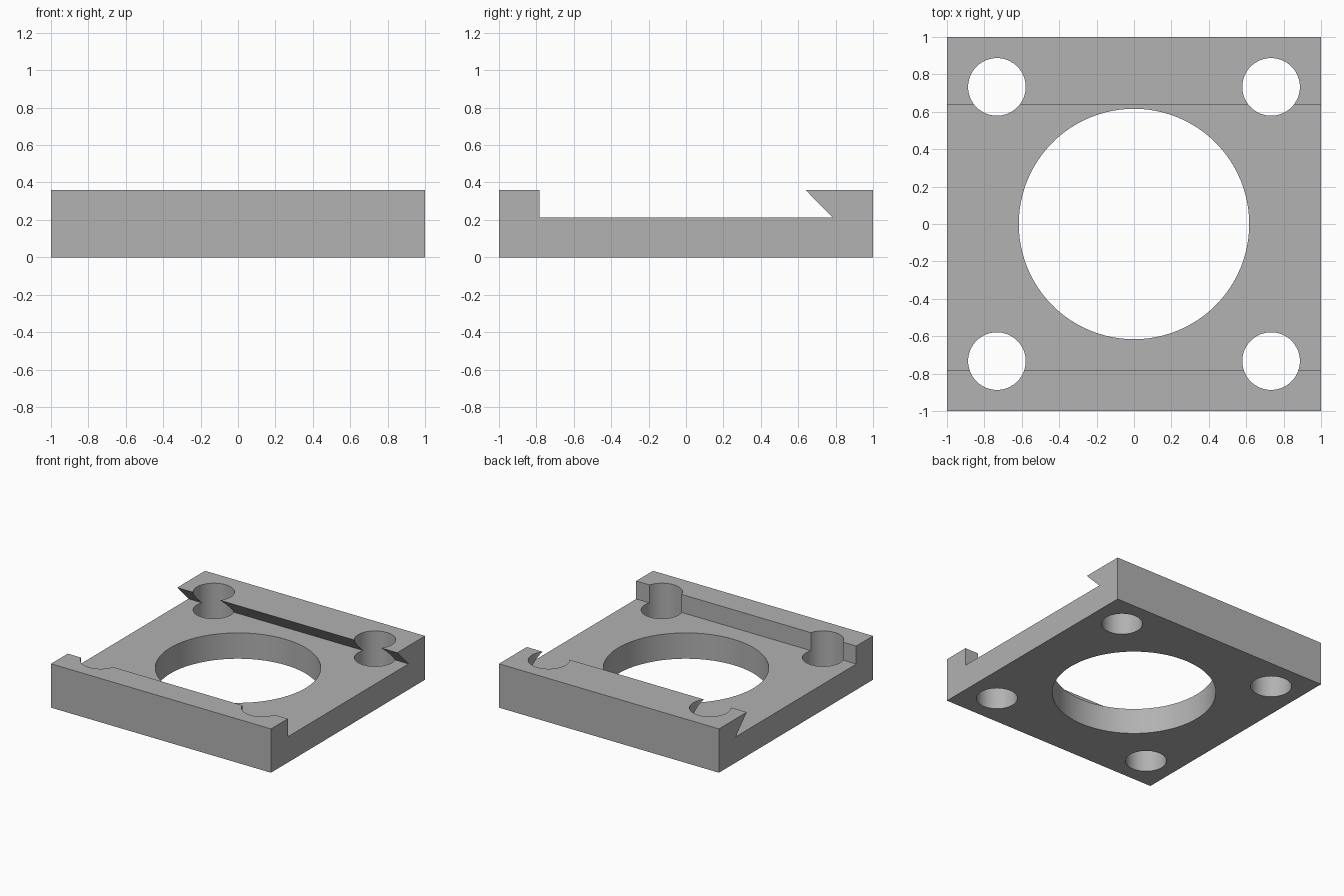
import bpy, bmesh, math

default = bpy.data.objects.get("Cube")
if default:
    bpy.data.objects.remove(default, do_unlink=True)

HEIGHT, FLOOR = 0.36, 0.212

# Plain grey material
grey = bpy.data.materials.new("plain grey")
grey.use_nodes = True
colour = (0.445, 0.445, 0.445, 1)
grey.diffuse_color = colour
grey.node_tree.nodes["Principled BSDF"].inputs["Base Color"].default_value = colour

# Side profile: square front rail, flat channel, dovetail back rail
profile = [(-1, 0), (1, 0), (1, HEIGHT), (0.639, HEIGHT), (0.785, FLOOR),
           (-0.782, FLOOR), (-0.782, HEIGHT), (-1, HEIGHT)]
bm = bmesh.new()
side = bm.faces.new([bm.verts.new((-1, y, z)) for y, z in profile])
extruded = bmesh.ops.extrude_face_region(bm, geom=[side])["geom"]
bmesh.ops.translate(bm, vec=(2, 0, 0),
                    verts=[v for v in extruded if isinstance(v, bmesh.types.BMVert)])
bmesh.ops.recalc_face_normals(bm, faces=bm.faces)
mesh = bpy.data.meshes.new("mounting_plate")
bm.to_mesh(mesh)
bm.free()
mesh.materials.append(grey)
plate = bpy.data.objects.new("mounting_plate", mesh)
bpy.context.collection.objects.link(plate)
bpy.context.view_layer.objects.active = plate
plate.select_set(True)


def drill(name, x, y, radius, sides):
    """Cut a vertical through hole in the plate."""
    bpy.ops.mesh.primitive_cylinder_add(vertices=sides, radius=radius, depth=1,
                                        location=(x, y, HEIGHT / 2))
    cutter = bpy.context.object
    cutter.name = name
    cutter.hide_render = True
    cutter.data.materials.append(grey)
    bpy.ops.object.select_all(action="DESELECT")
    plate.select_set(True)
    bpy.context.view_layer.objects.active = plate
    cut = plate.modifiers.new(name, "BOOLEAN")
    cut.operation = "DIFFERENCE"
    cut.solver = "EXACT"
    cut.object = cutter
    bpy.ops.object.modifier_apply(modifier=cut.name)
    bpy.data.objects.remove(cutter, do_unlink=True)


# Central bore and four corner bolt holes
drill("central_bore", 0, 0, 0.616, 96)
for sx in (-1, 1):
    for sy in (-1, 1):
        drill("bolt_hole", sx * 0.733, sy * 0.733, 0.154, 64)

bpy.ops.object.shade_smooth_by_angle(angle=math.radians(30))
